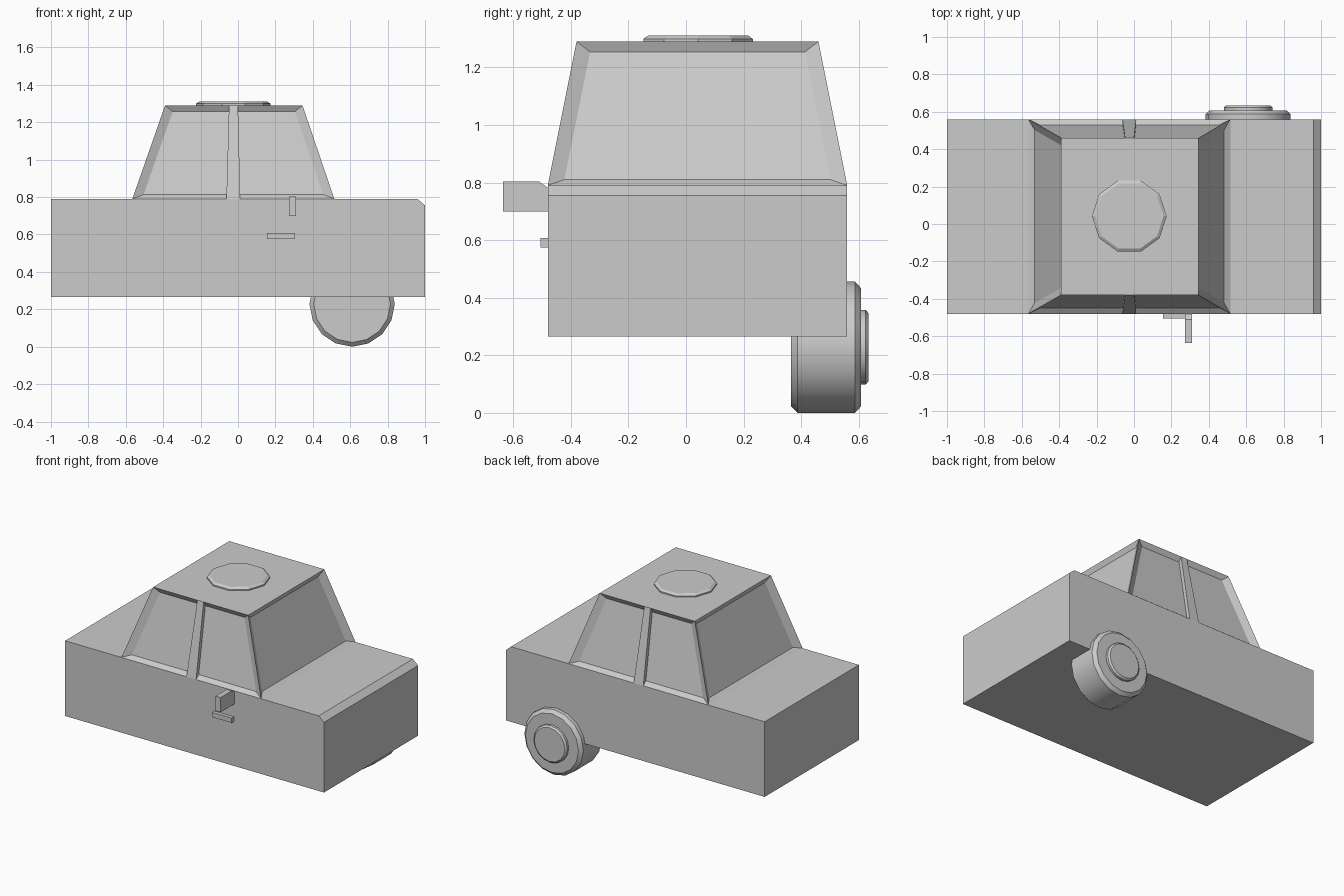
import bpy, bmesh, math
from mathutils import Vector, Matrix

if "Cube" in bpy.data.objects:
    bpy.data.objects.remove(bpy.data.objects["Cube"])


def finish(name, bm, smooth=False):
    bmesh.ops.recalc_face_normals(bm, faces=bm.faces)
    mesh = bpy.data.meshes.new(name)
    bm.to_mesh(mesh)
    bm.free()
    obj = bpy.data.objects.new(name, mesh)
    bpy.context.collection.objects.link(obj)
    if smooth:
        bpy.ops.object.select_all(action='DESELECT')
        obj.select_set(True)
        bpy.context.view_layer.objects.active = obj
        bpy.ops.object.shade_smooth_by_angle(angle=math.radians(30))
    return obj


def loft(bm, rings):
    """Skin a list of closed rings and cap both ends; returns the side faces."""
    vs = [[bm.verts.new(p) for p in ring] for ring in rings]
    n = len(vs[0])
    sides = [bm.faces.new((a[i], a[(i + 1) % n], b[(i + 1) % n], b[i]))
             for a, b in zip(vs, vs[1:]) for i in range(n)]
    bm.faces.new(vs[0])
    bm.faces.new(vs[-1])
    return sides


def rect(x0, x1, y0, y1, z):
    return [(x0, y0, z), (x1, y0, z), (x1, y1, z), (x0, y1, z)]


def lathe(name, profile, sides, matrix, smooth=False):
    bm = bmesh.new()
    step = 2 * math.pi / sides
    loft(bm, [[(r * math.cos(i * step), r * math.sin(i * step), h)
               for i in range(sides)] for r, h in profile])
    bm.transform(matrix)
    return finish(name, bm, smooth)


def extrude_y(name, profile, y0, y1):
    bm = bmesh.new()
    loft(bm, [[(x, y, z) for x, z in profile] for y in (y0, y1)])
    return finish(name, bm)


# Lower body with a chamfered nose
Y0, Y1, BELT, ROOF = -0.48, 0.56, 0.79, 1.29
extrude_y("body", [(-1, 0.265), (1, 0.265), (1, 0.755), (0.96, BELT), (-1, BELT)], Y0, Y1)

# Cabin with recessed windows on all four sides
bm = bmesh.new()
walls = loft(bm, [rect(-0.565, 0.515, Y0, Y1, BELT), rect(-0.39, 0.345, -0.38, 0.46, ROOF)])
bmesh.ops.recalc_face_normals(bm, faces=bm.faces)
for wall in walls:
    normal, centre = wall.normal.copy(), wall.calc_center_median()
    bmesh.ops.inset_individual(bm, faces=[wall], thickness=0.001)
    for v, outer in zip(wall.verts, [v.co.copy() for v in wall.verts]):
        v.co = centre + (outer - centre) * 0.89 - normal * 0.025
# fold the helper rim back onto the outer corners
bmesh.ops.remove_doubles(bm, verts=bm.verts, dist=0.0001)
finish("cabin", bm)

# Door pillars, flush with the cabin sides
for name, lo, hi, s in (("front_pillar", Y0, -0.38, 1), ("back_pillar", Y1, 0.46, -1)):
    bm = bmesh.new()
    loft(bm, [rect(-0.062, 0.012, lo, lo + s * 0.06, BELT),
              rect(-0.048, 0.0, hi, hi + s * 0.06, ROOF)])
    finish(name, bm)

# Roof disc
lathe("roof_disc", [(0.2, 1.27), (0.2, 1.299), (0.183, 1.31)], 10,
      Matrix.Translation((-0.025, 0.042, 0)))

# Side mirror and door handle
bm = bmesh.new()
side = [(-0.635, 0.70), (-0.47, 0.70), (-0.47, 0.775), (-0.51, 0.803), (-0.635, 0.803)]
loft(bm, [[(x, y, z) for y, z in side] for x in (0.272, 0.31)])
finish("side_mirror", bm)
extrude_y("door_handle", [(0.155, 0.575), (0.305, 0.575), (0.305, 0.608), (0.155, 0.608)],
          -0.505, -0.47)

# Single wheel with hub cap, axis along y
axle = Matrix.Translation((0.61, 0, 0.228)) @ Matrix.Rotation(-math.pi / 2, 4, 'X')
lathe("wheel", [(0.205, 0.365), (0.228, 0.387), (0.228, 0.587), (0.205, 0.608)],
      16, axle, True)
lathe("hub_cap", [(0.13, 0.60), (0.13, 0.624), (0.118, 0.634)], 16, axle, True)
